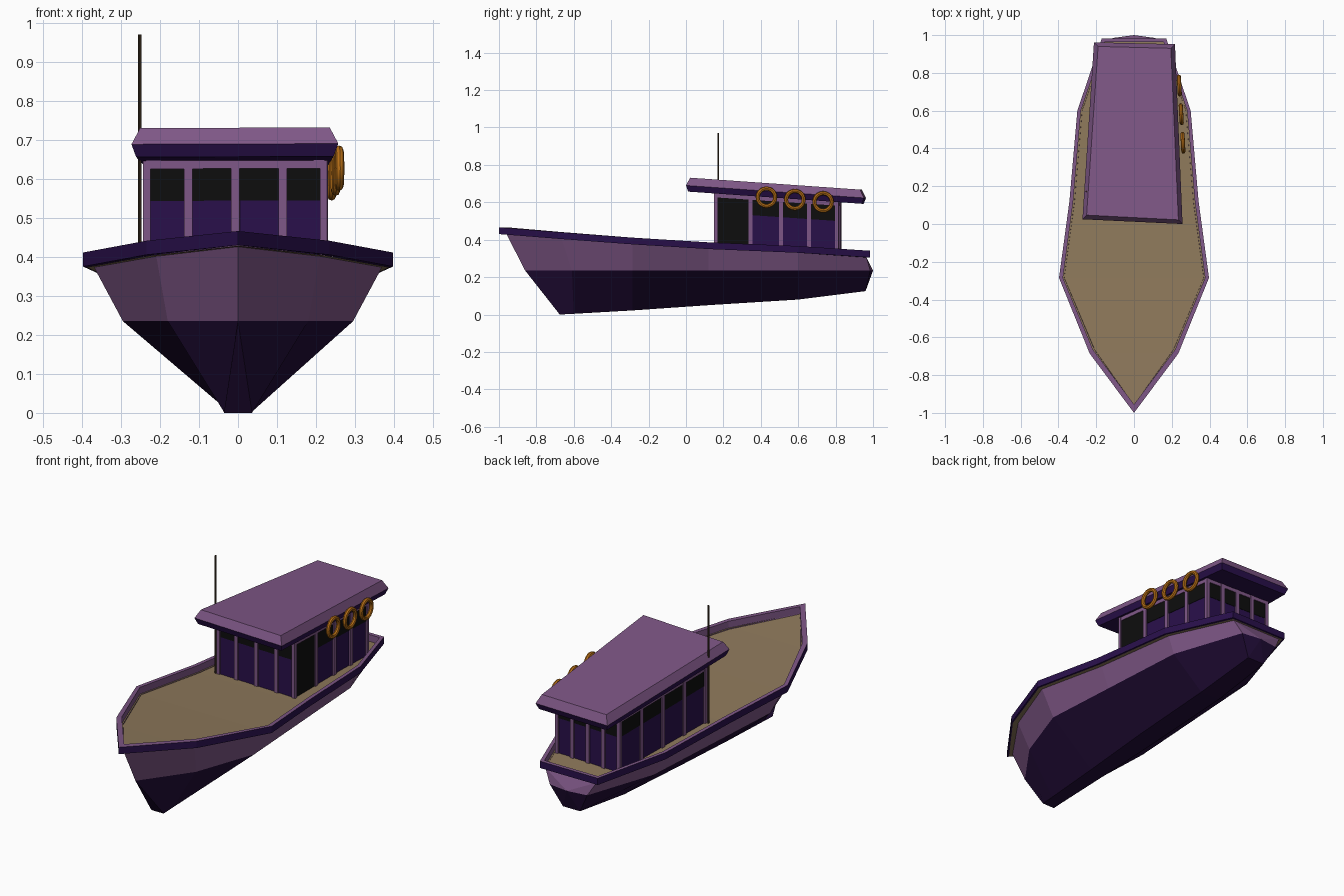
import bpy, bmesh, math
from mathutils import Vector

if "Cube" in bpy.data.objects:
    bpy.data.objects.remove(bpy.data.objects["Cube"])


def material(name, rgb):
    m = bpy.data.materials.new(name)
    m.diffuse_color = (*rgb, 1)
    m.use_nodes = True
    m.node_tree.nodes["Principled BSDF"].inputs["Base Color"].default_value = m.diffuse_color
    return m


LIGHT = material("light_purple", (0.21, 0.095, 0.24))
DARK = material("dark_purple", (0.022, 0.005, 0.07))
HULL = material("hull_dark", (0.016, 0.004, 0.04))
TAN = material("deck_tan", (0.27, 0.19, 0.105))
BLACK = material("window_black", (0.004, 0.004, 0.004))
BROWN = material("mast_brown", (0.05, 0.032, 0.016))
ORANGE = material("ring_orange", (0.48, 0.16, 0.008))


def mesh_object(name, verts, faces, mats, slots=None):
    me = bpy.data.meshes.new(name)
    me.from_pydata([tuple(v) for v in verts], [], faces)
    for m in mats:
        me.materials.append(m)
    if slots:
        for p, s in zip(me.polygons, slots):
            p.material_index = s
    bm = bmesh.new()
    bm.from_mesh(me)
    bmesh.ops.remove_doubles(bm, verts=bm.verts, dist=1e-4)
    bmesh.ops.dissolve_degenerate(bm, edges=bm.edges, dist=1e-4)
    bmesh.ops.recalc_face_normals(bm, faces=bm.faces)
    bm.to_mesh(me)
    bm.free()
    ob = bpy.data.objects.new(name, me)
    bpy.context.collection.objects.link(ob)
    return ob


# Hull stations, bow to stern: half width, y, z
sheer = [(0, -0.96, .43), (.21, -.665, .405), (.37, -.285, .375),
         (.315, .12, .35), (.275, .6, .33), (.15, .965, .305)]
knuckle = [(0, -.86, .235), (.18, -.61, .235), (.295, -.285, .235),
           (.27, .12, .235), (.24, .6, .235), (.11, .985, .235)]
keel = [(.036, -.675, 0), (.037, -.6, .004), (.045, -.285, .022),
        (.055, .12, .05), (.058, .6, .08), (.05, .96, .125)]
verts, faces, slots = [], [], []
for s, k, b in zip(sheer, knuckle, keel):
    ring = [s, k, b]
    verts += [(-x, y, z) for x, y, z in ring] + ring[::-1]
for i in range(5):
    for j in range(5):
        a = i * 6 + j
        faces.append((a, a + 1, a + 7, a + 6))
        slots.append(0 if j in (0, 4) else 1)
# bow stem underside and transom fan
faces.append((1, 2, 3))
slots.append(1)
c = len(verts)
verts.append((0, 1.0, .235))
for j in range(6):
    faces.append((30 + j, 30 + (j + 1) % 6, c))
    slots.append(0 if j in (0, 4, 5) else 1)
mesh_object("hull", verts, faces, [LIGHT, HULL], slots)

# Rail running around the sheer
outer = [(0, -1.0, .43), (.235, -.685, .405), (.397, -.285, .375),
         (.342, .12, .35), (.3, .6, .33), (.17, .983, .305)]
inner = [(0, -.955, .43), (.217, -.665, .405), (.376, -.285, .375),
         (.322, .12, .35), (.281, .6, .33), (.157, .963, .305)]
H = 0.036


def loop(half):
    return half + [(-x, y, z) for x, y, z in half[:0:-1]]


O, I = loop(outer), loop(inner)
n = len(O)
rows = [O, [(x, y, z + H) for x, y, z in O], [(x, y, z + H) for x, y, z in I], I]
verts = sum(rows, [])
faces, slots = [], []
for r in range(4):
    for i in range(n):
        j, q = (i + 1) % n, (r + 1) % 4
        faces.append((r * n + i, r * n + j, q * n + j, q * n + i))
        slots.append((0, 1, 1, 0)[r])
mesh_object("rail", verts, faces, [DARK, LIGHT], slots)

# Deck strips between stations
verts = []
for x, y, z in outer:
    w = max(x - .008, 0)
    y2 = y + (.015 if y < -.9 else -.008 if y > .9 else 0)
    verts += [(-w, y2, z - .002), (w, y2, z - .002)]
mesh_object("deck", verts, [(2 * i, 2 * i + 1, 2 * i + 3, 2 * i + 2) for i in range(5)], [TAN])


# Cabin
def z_top(y):
    return .653 - .068 * (y - .06)


def z_deck(y):
    return .345 - .05 * (y - .12)


FL, FR = Vector((-.235, .175)), Vector((.222, .157))
BL, BR = Vector((-.185, .822)), Vector((.192, .807))
core = [FL, FR, BR, BL]
mesh_object("cabin_walls",
            [(p.x, p.y, z_deck(p.y)) for p in core] + [(p.x, p.y, z_top(p.y) + .01) for p in core],
            [(0, 1, 2, 3), (4, 5, 6, 7)] + [(i, (i + 1) % 4, (i + 1) % 4 + 4, i + 4) for i in range(4)],
            [DARK])


def slab(name, a, b, s0, s1, lo, hi, out, mat):
    """Thin panel on wall a-b, from distance s0 to s1, standing proud by out."""
    d = (b - a).normalized()
    nrm = Vector((d.y, -d.x))
    v = []
    for off in (-.004, out):
        for s, f in ((s0, lo), (s1, lo), (s1, hi), (s0, hi)):
            p = a + d * s
            q = p + nrm * off
            v.append((q.x, q.y, f(p.y)))
    mesh_object(name, v, [(0, 1, 2, 3), (4, 5, 6, 7)] +
                [(i, (i + 1) % 4, (i + 1) % 4 + 4, i + 4) for i in range(4)], [mat])


def sill(y):
    return z_top(y) - .102


def head(y):
    return z_top(y) - .02


even = (0, .25, .5, .75, 1)
walls = {"front": (FL, FR, (0, .235, .5, .765, 1), None),
         "right": (FR, BR, (0, .29, .54, .77, 1), 0),
         "back": (BR, BL, even, None),
         "left": (BL, FL, even, None)}
for side, (a, b, marks, door) in walls.items():
    L = (b - a).length
    for i, m in enumerate(marks):
        w = .011
        s = m * L
        slab(f"{side}_post_{i}", a, b, max(s - w, -.007), min(s + w, L + .007),
             z_deck, z_top, .008, LIGHT)
        if i < len(marks) - 1:
            is_door = i == door
            slab(f"{side}_door" if is_door else f"{side}_window_{i}", a, b,
                 s, marks[i + 1] * L, z_deck if is_door else sill, head, .002, BLACK)
    slab(f"{side}_top_beam", a, b, 0, L, head, lambda y: z_top(y) + .01, .006, LIGHT)

# Roof: bevelled sloping slab of three rings
corners = [(-.273, .025), (.257, 0), (.217, .952), (-.212, .962)]


def roof_ring(inset, z0):
    r = []
    for x, y in corners:
        sx, sy = (1 if x > 0 else -1), (1 if y > .5 else -1)
        yy = y - sy * inset
        r.append((x - sx * inset, yy, z0 - .07 * yy))
    return r


verts = roof_ring(.022, .733) + roof_ring(0, .69) + roof_ring(.012, .658)
faces, slots = [(0, 1, 2, 3), (8, 9, 10, 11)], [0, 1]
for r in range(2):
    for i in range(4):
        j = (i + 1) % 4
        faces.append((r * 4 + i, r * 4 + j, r * 4 + 4 + j, r * 4 + 4 + i))
        slots.append(r)
mesh_object("roof", verts, faces, [LIGHT, DARK], slots)

# Mast beside the cabin
bpy.ops.mesh.primitive_cylinder_add(vertices=8, radius=.0045, depth=.63, location=(-.252, .172, .655))
mast = bpy.context.object
mast.name = "mast"
mast.data.materials.append(BROWN)

# Life rings hung along the right roof edge
for i, (x, y, z) in enumerate([(.259, .43, .627), (.25, .582, .614), (.24, .733, .602)]):
    bpy.ops.mesh.primitive_torus_add(major_segments=20, minor_segments=8, major_radius=.047,
                                     minor_radius=.011, location=(x, y, z),
                                     rotation=(0, math.pi / 2, math.radians(3)))
    ring = bpy.context.object
    ring.name = f"life_ring_{i + 1}"
    ring.data.materials.append(ORANGE)
    bpy.ops.object.shade_smooth_by_angle()
